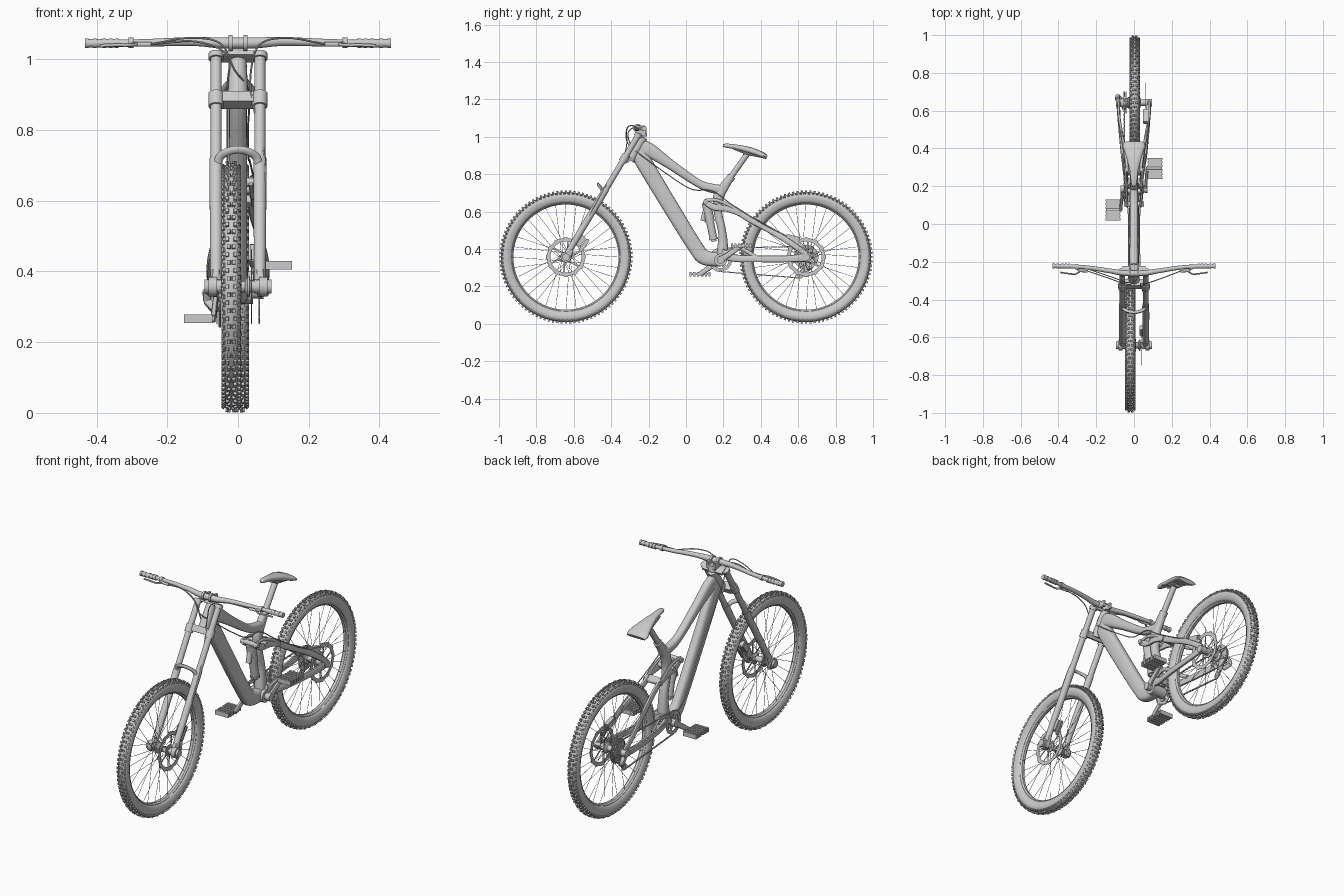
import bpy, bmesh, math
from math import sin, cos, pi, radians
from mathutils import Vector as V, Matrix as M

if "Cube" in bpy.data.objects:
    bpy.data.objects.remove(bpy.data.objects["Cube"])

FRONT, REAR, BB = V((-.019, -.642, .357)), V((.003, .642, .357)), V((0, .185, .342))

def finish(name, bm, angle=40):
    bmesh.ops.recalc_face_normals(bm, faces=bm.faces)
    me = bpy.data.meshes.new(name)
    bm.to_mesh(me)
    bm.free()
    ob = bpy.data.objects.new(name, me)
    bpy.context.collection.objects.link(ob)
    bpy.ops.object.select_all(action='DESELECT')
    ob.select_set(True)
    bpy.context.view_layer.objects.active = ob
    bpy.ops.object.shade_smooth_by_angle(angle=radians(angle))
    return ob

def bridge(bm, rings, closed=False):
    n = len(rings[0])
    for k in range(len(rings) if closed else len(rings) - 1):
        a, b = rings[k], rings[(k + 1) % len(rings)]
        for i in range(n):
            bm.faces.new((a[i], a[(i + 1) % n], b[(i + 1) % n], b[i]))
    if not closed:
        bm.faces.new(rings[0])
        bm.faces.new(rings[-1])

def sweep(bm, pts, r, n=12, k=5, power=2):
    """Tube along a smooth path; r is a number or a list of (across, along-normal) radii."""
    pts = [V(p) for p in pts]
    rr = [(q, q) if not isinstance(q, tuple) else q for q in (r if isinstance(r, list) else [r] * len(pts))]
    path, rad = [], []
    for i in range(len(pts) - 1):
        p1, p2 = pts[i], pts[i + 1]
        p0 = pts[i - 1] if i else p1 * 2 - p2
        p3 = pts[i + 2] if i + 2 < len(pts) else p2 * 2 - p1
        steps = k if len(pts) > 2 else 1
        for s in range(steps + (i == len(pts) - 2)):
            t = s / steps
            path.append(.5 * (2 * p1 + (p2 - p0) * t + (2 * p0 - 5 * p1 + 4 * p2 - p3) * t * t
                              + (3 * p1 - p0 - 3 * p2 + p3) * t ** 3))
            rad.append([rr[i][j] * (1 - t) + rr[i + 1][j] * t for j in (0, 1)])
    rings, side = [], None
    for i, p in enumerate(path):
        t = (path[min(i + 1, len(path) - 1)] - path[max(i - 1, 0)]).normalized()
        if side is None:
            side = V((1, 0, 0)) if abs(t.x) < .8 else V((0, 1, 0))
        side = (side - t * side.dot(t)).normalized()
        nor, ring = t.cross(side), []
        for j in range(n):
            c, s = cos(2 * pi * j / n), sin(2 * pi * j / n)
            c, s = (math.copysign(abs(q) ** (2 / power), q) for q in (c, s))
            ring.append(bm.verts.new(p + side * c * rad[i][0] + nor * s * rad[i][1]))
        rings.append(ring)
    bridge(bm, rings)

def both(bm, pts, r, **kw):
    for s in (1, -1):
        sweep(bm, [(s * p[0], p[1], p[2]) for p in pts], r, **kw)

def lathe(bm, prof, c, n=32, closed=False):
    """Revolve (x, radius) points round a sideways axis through c."""
    bridge(bm, [[bm.verts.new((c[0] + x, c[1] + r * cos(2 * pi * i / n), c[2] + r * sin(2 * pi * i / n)))
                 for i in range(n)] for x, r in prof], closed)

def disc(bm, x0, x1, r, c, n=24):
    lathe(bm, [(x0, r), (x1, r)], (0, c[1], c[2]), n)

def box(bm, c, size, rx=0, mat=None):
    m = mat if mat else M.Translation(c) @ M.Rotation(rx, 4, 'X')
    bmesh.ops.create_cube(bm, size=1, matrix=m @ M.Diagonal((*size, 1)))

def part(name, fn, *a, angle=40, **kw):
    bm = bmesh.new()
    fn(bm, *a, **kw)
    return finish(name, bm, angle)

# Wheels: tyre, knobs, rim, spokes, hub, brake disc
half = [(.013, .288), (.021, .300), (.0265, .318), (.0255, .333), (.016, .344), (.006, .348)]
for label, c, hub, rot in (("front", FRONT, .05, .038), ("rear", REAR, .065, .06)):
    part(label + "_tyre", lathe, half + [(-x, r) for x, r in half[::-1]], c, n=72, closed=True, angle=60)
    rim = [(.014, .298), (.0145, .288), (.007, .281)]
    part(label + "_rim", lathe, rim + [(-x, r) for x, r in rim[::-1]], c, n=72, closed=True)
    bm = bmesh.new()
    for i in range(96):
        a = 2 * pi * i / 96
        mid = .006 if i % 2 else .0105
        for s in (1, -1):
            for x, r, t, sz in ((mid, .3485, .2, (.009, .011, .014)), (.0215, .341, .75, (.008, .012, .010))):
                box(bm, 0, sz, mat=M.Translation(c) @ M.Rotation(a + (x > .02) * .02, 4, 'X')
                    @ M.Translation((s * x, 0, r)) @ M.Rotation(s * t, 4, 'Y'))
    finish(label + "_tyre_knobs", bm, 20)
    bm = bmesh.new()
    for i in range(32):
        a, s = 2 * pi * i / 32, 1 if i % 2 else -1
        b = a + (.9 if i % 4 < 2 else -.9)
        sweep(bm, [c + V((s * .028, .026 * cos(b), .026 * sin(b))), c + V((s * .003, .284 * cos(a), .284 * sin(a)))],
              .0011, n=5)
    finish(label + "_spokes", bm)
    part(label + "_hub", lathe, [(-hub, .014), (-.034, .016), (-.033, .03), (-.027, .03), (-.02, .016), (.02, .016),
                                 (.027, .03), (.033, .03), (.034, .018), (hub, .016)], (0, c.y, c.z), n=24)
    bm = bmesh.new()
    lathe(bm, [(rot - .0015, .083), (rot - .0015, .102), (rot + .0015, .102), (rot + .0015, .083)],
          (0, c.y, c.z), n=48, closed=True)
    for i in range(6):
        a = i * pi / 3
        sweep(bm, [(rot, c.y + .015 * cos(a), c.z + .015 * sin(a)),
                   (rot, c.y + .085 * cos(a + .4), c.z + .085 * sin(a + .4))], [(.0015, .005)] * 2, n=6)
    for i in range(12):
        a = i * pi / 6
        box(bm, (rot, c.y + .1 * cos(a), c.z + .1 * sin(a)), (.003, .02, .012), a + pi / 2)
    finish(label + "_brake_disc", bm)

# Fork
def leg(z, x=.062, off=0):
    return (x, -.26 - (1.0 - z) * .6 + off, z)
bm = bmesh.new(); both(bm, [leg(1.015), leg(.68)], .0155, n=20); finish("fork_upper_tubes", bm)
bm = bmesh.new()
both(bm, [leg(.72), leg(.70), leg(.5), leg(.37)], [.017, .0185, .0175, .016], n=20)
both(bm, [leg(.40), (.066, -.642, .335)], [(.014, .02), (.012, .022)], n=12, power=3)
finish("fork_lower_legs", bm)
bm = bmesh.new()
for s in (1, -1):
    disc(bm, s * .045, s * .095, .02, FRONT)
    disc(bm, s * .06, s * .083, .028, FRONT)
disc(bm, -.09, .09, .009, FRONT)
finish("front_axle", bm)
bm = bmesh.new()
sweep(bm, [leg(.69, .06), (.052, -.452, .722), (.03, -.463, .738), (0, -.468, .744), (-.03, -.463, .738),
           (-.052, -.452, .722), leg(.69, -.06)], [(.012, .008)] * 7, n=10)
finish("fork_arch", bm)
tilt = -math.atan(.6)
for name, z, h in (("lower_crown", .885, .034), ("upper_crown", 1.008, .014)):
    bm = bmesh.new()
    box(bm, leg(z, 0, .012), (.12, .042, h), tilt)
    d = V((0, .6, 1)).normalized() * h * .62
    both(bm, [V(leg(z)) - d, V(leg(z)) + d], .0215, n=20)
    finish(name, bm)

# Frame
def yz(*p):
    return [(0, y, z) for y, z in p]
bm = bmesh.new()
sweep(bm, yz((-.228, 1.0), (-.302, .875)), [.024, .03], n=20)
sweep(bm, yz((-.232, 1.03), (-.228, 1.0)), .02, n=20)
finish("head_tube", bm)
part("down_tube", sweep, yz((-.265, .935), (-.226, .865), (-.085, .63), (.05, .412), (.10, .355), (.19, .342)),
     [(.02, .035), (.025, .044), (.026, .042), (.026, .04), (.028, .04), (.03, .036)], n=20, power=3)
part("top_tube", sweep, yz((-.25, .945), (-.19, .925), (-.08, .85), (.06, .755), (.13, .727), (.20, .715)),
     [(.02, .045), (.024, .038), (.022, .026), (.021, .021), (.022, .024), (.02, .026)], n=20, power=2.6)
part("seat_tube", sweep, yz((.24, .785), (.205, .735), (.175, .68), (.17, .6), (.195, .48), (.195, .35)),
     [(.019, .019), (.02, .026), (.022, .03), (.022, .022), (.024, .022), (.03, .034)], n=18, power=2.4)
bm = bmesh.new()
sweep(bm, yz((.215, .75), (.325, .905)), .0155, n=18)
sweep(bm, yz((.232, .772), (.245, .79)), .022, n=18)
box(bm, (0, .328, .91), (.04, .045, .018), -.25)
both(bm, [(.018, .25, .938), (.02, .3, .918), (.02, .36, .9), (.022, .405, .892)], .004, n=8)
finish("seat_post", bm)
part("seat", sweep, yz((.198, .95), (.215, .953), (.28, .943), (.35, .925), (.41, .902), (.432, .89)),
     [(.006, .005), (.015, .011), (.022, .014), (.04, .018), (.06, .016), (.056, .01)], n=20, power=2.5)

# Rear suspension
bm = bmesh.new()
both(bm, [(.036, .095, .655), (.04, .15, .625), (.042, .22, .615), (.044, .29, .592)],
     [(.006, .014), (.008, .018), (.008, .016), (.007, .016)], n=12, power=3)
both(bm, [(.037, .10, .66), (.04, .16, .662), (.043, .23, .635), (.044, .285, .597)], [(.007, .009)] * 4, n=10)
for y, z in ((.105, .652), (.175, .632), (.285, .593)):
    disc(bm, -.052, .052, .013, (0, y, z), 16)
finish("rocker_link", bm)
bm = bmesh.new()
both(bm, [(.036, .27, .603), (.042, .34, .56), (.062, .46, .495), (.08, .57, .425), (.08, .645, .37)],
     [(.009, .016), (.01, .017), (.008, .017), (.008, .015), (.008, .016)], n=12, power=2.6)
box(bm, (0, .272, .6), (.07, .02, .025), -.6)
finish("seat_stays", bm)
bm = bmesh.new()
both(bm, [(.034, .19, .375), (.042, .26, .352), (.06, .36, .348), (.078, .55, .348), (.082, .65, .358)],
     [(.01, .028), (.01, .02), (.009, .018), (.008, .018), (.008, .024)], n=12, power=2.8)
both(bm, [(.036, .2, .375), (.042, .25, .395), (.046, .3, .40), (.055, .37, .36)], [(.008, .011)] * 4, n=10)
box(bm, (0, .225, .375), (.08, .03, .035))
finish("chain_stays", bm)
bm = bmesh.new()
for s in (1, -1):
    disc(bm, s * .06, s * .094, .02, REAR)
disc(bm, -.09, .09, .009, REAR)
finish("rear_axle", bm)
bm = bmesh.new()
lo, hi = V((0, .15, .44)), V((0, .107, .655))
for a, b, r in ((0, 1, .014), (.08, .52, .021), (.48, .95, .025), (.05, .1, .024)):
    sweep(bm, [lo.lerp(hi, a), lo.lerp(hi, b)], r, n=18)
sweep(bm, [(0, .11, .63), (0, .09, .55)], .014, n=14)
finish("shock", bm)

# Cranks, chainring, pedals
bm = bmesh.new()
disc(bm, -.068, .068, .018, BB)
disc(bm, -.042, .042, .034, BB)
for s in (1, -1):
    end = BB + V((s * .07, s * .11, s * .076))
    sweep(bm, [BB + V((s * .06, 0, 0)), BB + V((s * .063, s * .03, s * .02)), end],
          [(.008, .02), (.008, .015), (.008, .013)], n=12, power=3)
    disc(bm, s * .058, s * .072, .02, BB)
finish("cranks", bm)
bm = bmesh.new()
for s in (1, -1):
    c = BB + V((s * .112, s * .11, s * .076))
    sweep(bm, [c - V((s * .045, 0, 0)), c + V((s * .035, 0, 0))], .009)
    box(bm, c, (.07, .09, .010))
    for y in (-.05, -.031, -.012, .012, .031, .05):
        box(bm, c + V((0, y, 0)), (.08, .011, .024))
finish("pedals", bm)
bm = bmesh.new()
lathe(bm, [(-.053, .044), (-.053, .058), (-.049, .058), (-.049, .044)], BB, n=36, closed=True)
for i in range(32):
    a = i * pi / 16
    box(bm, BB + V((-.051, .059 * cos(a), .059 * sin(a))), (.003, .005, .006), a)
for i in range(4):
    a = i * pi / 2 + .5
    sweep(bm, [BB + V((-.051, 0, 0)), BB + V((-.051, .048 * cos(a), .048 * sin(a)))], [(.002, .01)] * 2, n=8)
finish("chainring", bm)
bm = bmesh.new()
for i in range(7):
    disc(bm, -.036 - i * .0042, -.038 - i * .0042, .066 - i * .006, REAR, 36)
disc(bm, -.03, -.066, .025, REAR)
finish("cassette", bm)

# Derailleur and chain
up, low = V((-.052, .64, .292)), V((-.052, .61, .262))
bm = bmesh.new()
for p in (up, low):
    disc(bm, -.055, -.049, .016, p, 18)
for x in (-.059, -.045):
    sweep(bm, [up + V((x + .052, 0, .008)), low + V((x + .052, 0, -.006))], [(.0015, .011)] * 2, n=8)
sweep(bm, [(-.088, .66, .345), (-.085, .672, .315), (-.064, .645, .292)], [(.012, .014)] * 3, n=10, power=3)
finish("derailleur", bm)
def arc(c, r, a0, a1, n=8):
    return [V((-.051, c.y + r * cos(radians(a0 + (a1 - a0) * i / n)), c.z + r * sin(radians(a0 + (a1 - a0) * i / n))))
            for i in range(n + 1)]
loop = arc(BB, .062, 92, 268) + arc(low, .017, 260, 400) + arc(up, .017, 220, 120) + arc(REAR, .058, -70, 90)
bm = bmesh.new()
carry, count = 0, 0
for a, b in zip(loop, loop[1:] + loop[:1]):
    d = b - a
    while carry < d.length:
        box(bm, a + d.normalized() * carry, (.007 if count % 2 else .0045, .0105, .006), math.atan2(d.z, d.y))
        carry, count = carry + .0115, count + 1
    carry -= d.length
finish("chain", bm, 20)

# Brake calipers
bm = bmesh.new()
box(bm, (.045, -.565, .445), (.03, .06, .035), .95)
box(bm, (.052, -.545, .42), (.015, .08, .02), .95)
box(bm, (.062, .57, .455), (.03, .075, .035), -.25)
box(bm, (.07, .60, .43), (.014, .07, .02), -.6)
bmesh.ops.bevel(bm, geom=bm.edges[:], offset=.004, segments=2, affect='EDGES')
finish("brake_calipers", bm)

# Handlebar, stem, grips, levers
bar = [(.43, -.222, 1.045), (.27, -.228, 1.046), (.13, -.248, 1.05), (.05, -.26, 1.046)]
part("handlebar", sweep, bar + [(-x, y, z) for x, y, z in bar[::-1]],
     [.0095, .0105, .0125, .0155, .0155, .0125, .0105, .0095], n=16)
bm = bmesh.new()
for s in (1, -1):
    sweep(bm, [(s * .015, -.26, 1.046), (s * .027, -.26, 1.046)], .023, n=20)
    box(bm, (s * .021, -.238, 1.038), (.012, .05, .03))
box(bm, (0, -.236, 1.026), (.05, .045, .016))
finish("stem", bm)
bm = bmesh.new()
both(bm, [(.345, -.2245, 1.045), (.425, -.222, 1.045)], .0118, n=16)
for x in (.343, .36, .378, .405, .427):
    both(bm, [(x - .005, -.223, 1.045), (x + .005, -.223, 1.045)], .0138, n=16)
finish("grips", bm)
bm = bmesh.new()
both(bm, [(.295, -.227, 1.046), (.31, -.227, 1.046)], .015, n=16)
both(bm, [(.30, -.235, 1.043), (.285, -.247, 1.042), (.245, -.25, 1.042)], .007, n=10)
both(bm, [(.285, -.25, 1.042), (.31, -.265, 1.04), (.35, -.262, 1.04), (.39, -.256, 1.038)], [(.004, .005)] * 4, n=8)
finish("brake_levers", bm)

# Cables
paths = {
    "front_brake_cable": [(.245, -.25, 1.042), (.14, -.29, 1.06), (.06, -.316, 1.04), (.035, -.318, .95), (.045, -.35, .86),
                          (.075, -.44, .72), (.075, -.53, .55), (.05, -.56, .46)],
    "rear_brake_cable": [(-.245, -.25, 1.042), (-.14, -.285, 1.06), (-.05, -.316, 1.045), (-.01, -.314, .97),
                         (.03, -.25, .91), (.028, -.1, .80), (.03, .03, .72), (.034, .14, .71), (.05, .25, .635),
                         (.07, .42, .53), (.07, .56, .46)],
    "gear_cable": [(-.24, -.24, 1.042), (-.12, -.28, 1.05), (-.03, -.31, 1.01), (-.03, -.27, .91), (-.029, -.1, .66),
                   (-.03, .05, .42), (-.045, .18, .372), (-.07, .4, .36), (-.088, .6, .35), (-.088, .66, .335)]}
for name, pts in paths.items():
    part(name, sweep, pts, .0028, n=7, k=6)
